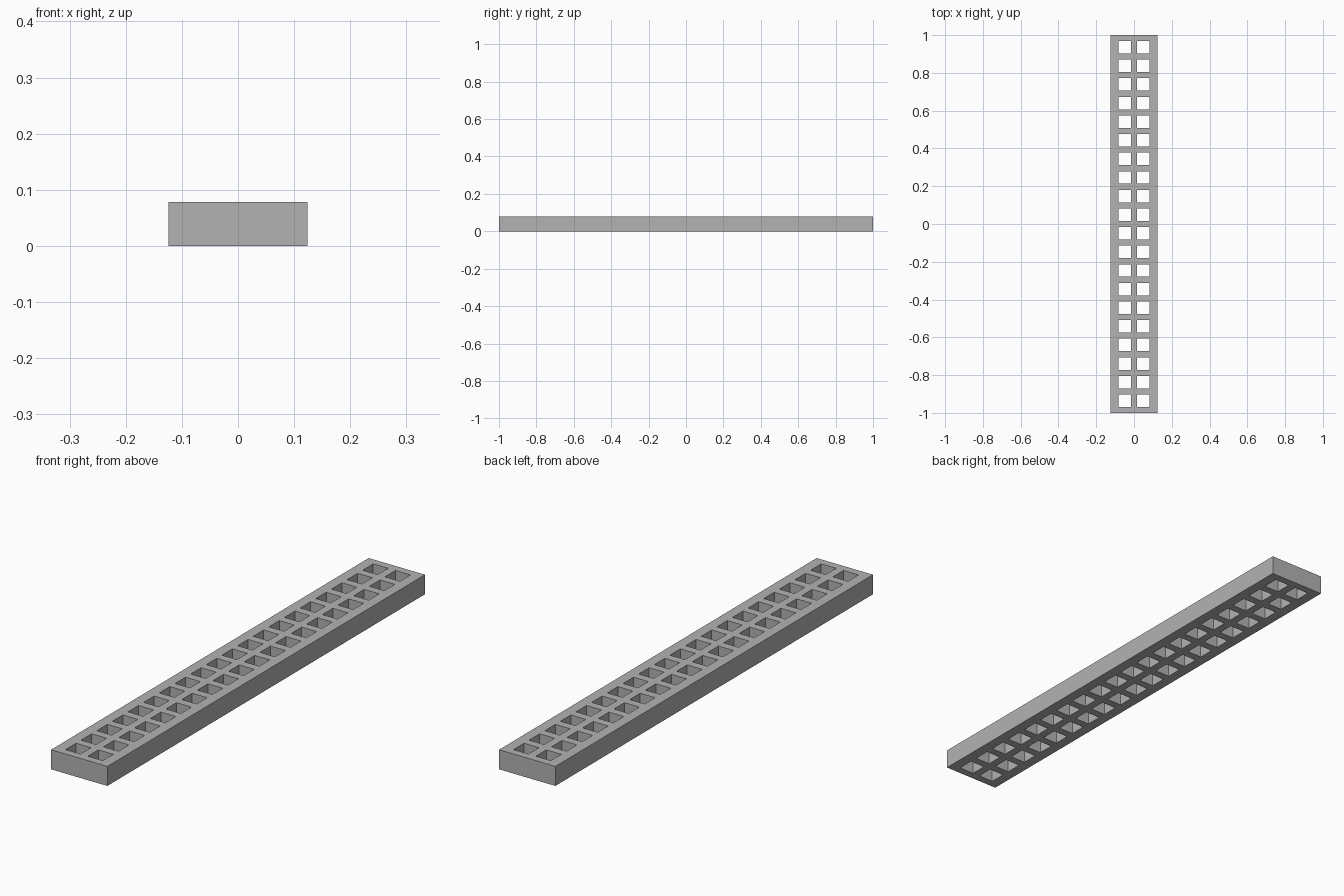
import bpy
import bmesh

cube = bpy.data.objects.get("Cube")
if cube:
    bpy.data.objects.remove(cube, do_unlink=True)

WIDTH, LENGTH, HEIGHT = 0.248, 2.0, 0.078
PITCH, HOLE = 0.0985, 0.066
COLUMNS, ROWS = 2, 20


def cut_lines(count, size):
    """Outer edges plus both sides of every hole along one axis."""
    lines = [-size / 2, size / 2]
    for i in range(count):
        centre = (i - (count - 1) / 2) * PITCH
        lines += [centre - HOLE / 2, centre + HOLE / 2]
    return sorted(lines)


# Grey plastic
grey = bpy.data.materials.new("grey_plastic")
grey.use_nodes = True
colour = (0.45, 0.45, 0.45, 1)
grey.diffuse_color = colour
grey.node_tree.nodes["Principled BSDF"].inputs["Base Color"].default_value = colour

# Flat sheet with a grid of square openings
xs, ys = cut_lines(COLUMNS, WIDTH), cut_lines(ROWS, LENGTH)
bm = bmesh.new()
grid = [[bm.verts.new((x, y, 0)) for y in ys] for x in xs]
for i in range(len(xs) - 1):
    for j in range(len(ys) - 1):
        if i % 2 and j % 2:
            continue
        bm.faces.new((grid[i][j], grid[i + 1][j], grid[i + 1][j + 1], grid[i][j + 1]))

# Raise the sheet into a solid block, leaving the openings right through
sheet = bm.faces[:]
raised = bmesh.ops.extrude_face_region(bm, geom=sheet, use_keep_orig=True)
top = [v for v in raised["geom"] if isinstance(v, bmesh.types.BMVert)]
bmesh.ops.translate(bm, verts=top, vec=(0, 0, HEIGHT))
bmesh.ops.recalc_face_normals(bm, faces=bm.faces)

mesh = bpy.data.meshes.new("socket_strip")
bm.to_mesh(mesh)
bm.free()
mesh.materials.append(grey)
strip = bpy.data.objects.new("socket_strip", mesh)
bpy.context.collection.objects.link(strip)
